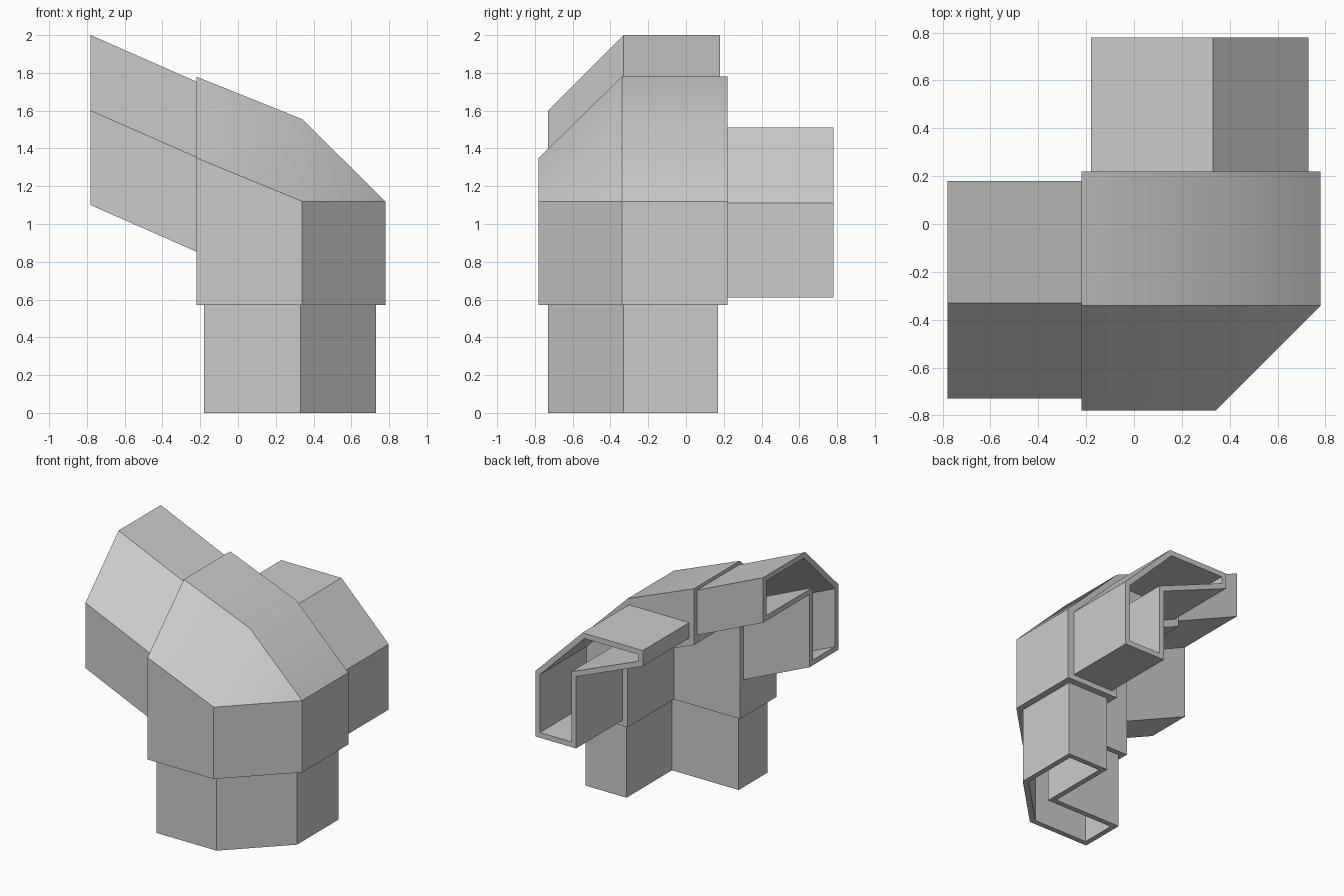
import bpy
import bmesh
from mathutils import Vector

if "Cube" in bpy.data.objects:
    bpy.data.objects.remove(bpy.data.objects["Cube"], do_unlink=True)

grey = bpy.data.materials.new("light_grey")
grey.use_nodes = True
grey.diffuse_color = (0.6, 0.6, 0.6, 1)
grey.node_tree.nodes["Principled BSDF"].inputs["Base Color"].default_value = (0.6, 0.6, 0.6, 1)

WALL = 0.04


def make_object(name, bm):
    bmesh.ops.recalc_face_normals(bm, faces=bm.faces[:])
    mesh = bpy.data.meshes.new(name)
    bm.to_mesh(mesh)
    bm.free()
    mesh.materials.append(grey)
    obj = bpy.data.objects.new(name, mesh)
    bpy.context.collection.objects.link(obj)
    return obj


def hull(name, points):
    bm = bmesh.new()
    for p in points:
        bm.verts.new(p)
    bmesh.ops.convex_hull(bm, input=bm.verts[:])
    bmesh.ops.dissolve_limit(bm, angle_limit=0.03, verts=bm.verts[:], edges=bm.edges[:])
    return make_object(name, bm)


def inset(profile, amount):
    """Move every side of a closed 2D profile inwards."""
    pts = [Vector(p) for p in profile]
    n = len(pts)
    area = sum(pts[i - 1].cross(pts[i]) for i in range(n))
    side = 1 if area > 0 else -1
    result = []
    for i in range(n):
        a = (pts[i] - pts[i - 1]).normalized()
        b = (pts[(i + 1) % n] - pts[i]).normalized()
        na = Vector((-a.y, a.x)) * side
        nb = Vector((-b.y, b.x)) * side
        result.append(pts[i] + (na + nb) / (1 + na.dot(nb)) * amount)
    return result


def tube(name, profile, place, run):
    """Hollow L-shaped arm, open at the outer end and closed at the hub."""
    bm = bmesh.new()
    run = Vector(run)
    outer = [Vector(place(*p)) for p in profile]
    inner = [Vector(place(*p)) for p in inset(profile, WALL)]
    rings = []
    for pts, shift in ((outer, 1), (outer, 0), (inner, 0), (inner, 0.97)):
        rings.append([bm.verts.new(p + run * shift) for p in pts])
    n = len(profile)
    for r, s in zip(rings, rings[1:]):
        for i in range(n):
            j = (i + 1) % n
            bm.faces.new((r[i], r[j], s[j], s[i]))
    bm.faces.new(rings[0])
    bm.faces.new(rings[-1])
    return make_object(name, bm)


# Corner hub: bevelled block with a sloping roof
LOW, HIGH, BEVEL = -0.22, 0.78, 0.34
plan = [(LOW, -HIGH), (BEVEL, -HIGH), (HIGH, -BEVEL), (HIGH, -LOW), (LOW, -LOW)]
points = [(x, y, 0.57) for x, y in plan]
points += [(LOW, -HIGH, 1.35), (BEVEL, -HIGH, 1.12)]
for y in (-BEVEL, -LOW):
    points += [(HIGH, y, 1.12), (BEVEL, y, 1.555), (LOW, y, 1.78)]
hub = hull("corner_hub", points)

# Hollow out the inside corner of the hub
section = [(BEVEL, 0.3), (BEVEL, 1.12), (LOW - 0.2, 1.43), (LOW - 0.2, 0.3)]
cutter = hull("hub_cutter", [(x, y, z) for x, z in section for y in (-BEVEL, 0.5)])
cutter.hide_render = True
cut = hub.modifiers.new("inside_corner", "BOOLEAN")
cut.operation = "DIFFERENCE"
cut.solver = "EXACT"
cut.object = cutter
bpy.context.view_layer.update()
evaluated = hub.evaluated_get(bpy.context.evaluated_depsgraph_get())
cut_mesh = bpy.data.meshes.new_from_object(evaluated)
hub.modifiers.clear()
hub.data = cut_mesh
bpy.data.objects.remove(cutter, do_unlink=True)

# Three hollow arms leaving the hub
lower = tube("lower_arm",
             [(-0.18, -0.73), (0.33, -0.73), (0.73, -0.33), (0.73, 0.17),
              (0.385, 0.17), (0.385, -0.38), (-0.18, -0.38)],
             lambda x, y: (x, y, 0), (0, 0, 0.59))
rear = tube("rear_arm",
            [(0.73, 0.61), (0.73, 1.11), (0.33, 1.51), (-0.18, 1.51),
             (-0.18, 1.39), (0.385, 1.16), (0.385, 0.61)],
            lambda x, z: (x, 0.78, z), (0, -0.58, 0))
sloped = tube("sloped_arm",
              [(-0.73, 1.1), (-0.73, 1.6), (-0.33, 2.0), (0.18, 2.0),
               (0.18, 1.655), (-0.38, 1.655), (-0.38, 1.1)],
              lambda y, z: (-0.78, y, z), (0.58, 0, -0.255))

# Soft shading across the shallow roof bends, crisp bevels elsewhere
bpy.ops.object.select_all(action="DESELECT")
for obj in (hub, lower, rear, sloped):
    obj.select_set(True)
bpy.context.view_layer.objects.active = hub
bpy.ops.object.shade_smooth_by_angle(angle=0.52)
